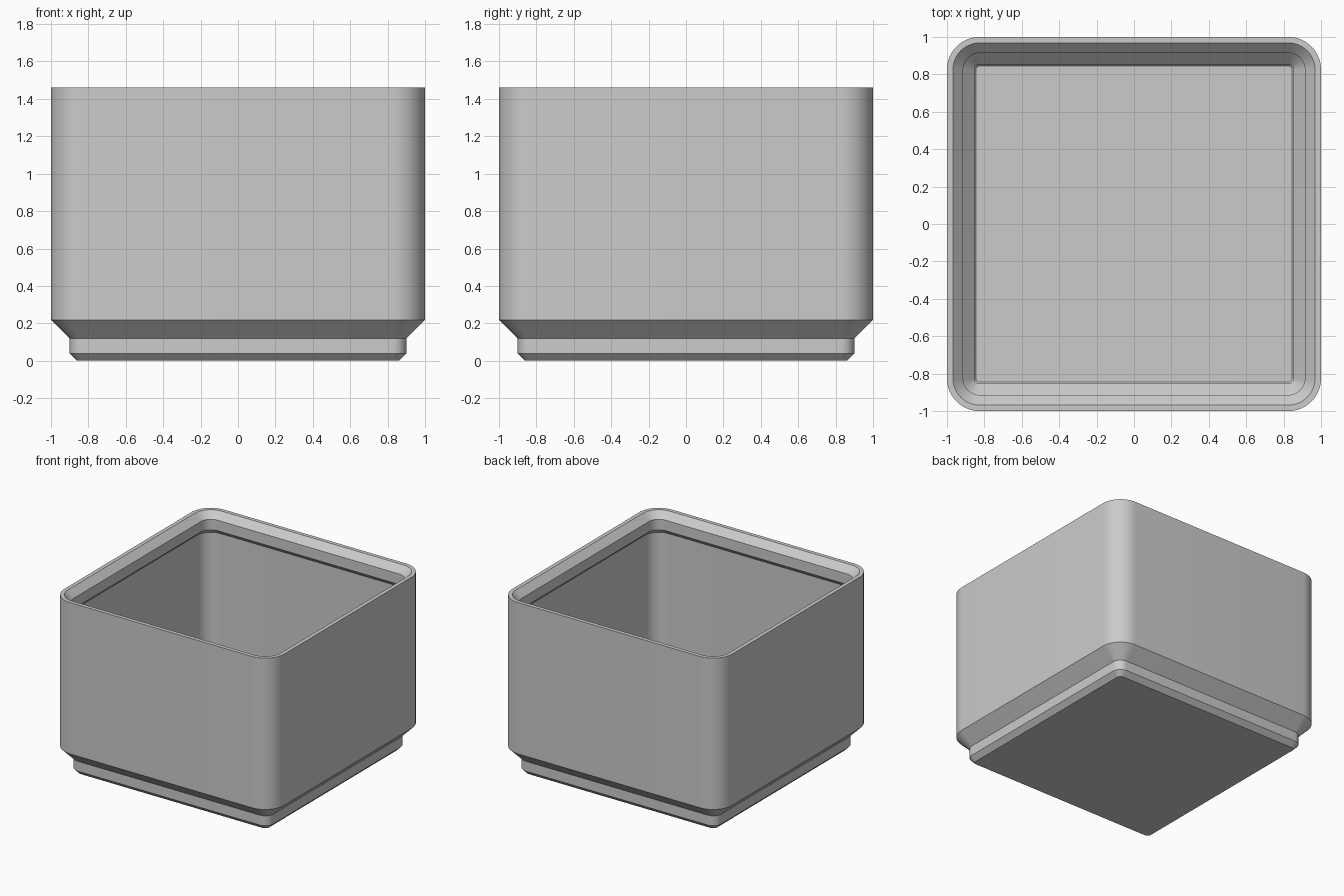
import bpy, bmesh, math

if "Cube" in bpy.data.objects:
    bpy.data.objects.remove(bpy.data.objects["Cube"], do_unlink=True)

CORNER_CENTRE = 0.826   # all rings share the same corner centres
SEGMENTS = 12

# Section from the underside, up the outside, over the rim and down to the floor:
# (half width, height)
PROFILE = [
    (0.861, 0.0), (0.9, 0.039), (0.9, 0.12), (1.0, 0.219), (1.0, 1.462),  # foot and outer wall
    (0.968, 1.462), (0.914, 1.408), (0.914, 1.322), (0.953, 1.283),       # stacking lip
    (0.953, 0.238), (0.854, 0.139), (0.854, 0.058), (0.844, 0.048),       # inner wall and hollow foot
]


def grey_material():
    mat = bpy.data.materials.new("grey plastic")
    mat.use_nodes = True
    colour = (0.6, 0.6, 0.6, 1.0)
    mat.diffuse_color = colour
    mat.node_tree.nodes["Principled BSDF"].inputs["Base Color"].default_value = colour
    return mat


def rounded_ring(bm, half, z):
    """Rounded square of vertices, counter-clockwise."""
    radius = half - CORNER_CENTRE
    ring = []
    for quarter in range(4):
        mid = math.radians(45 + 90 * quarter)
        cx = math.copysign(CORNER_CENTRE, math.cos(mid))
        cy = math.copysign(CORNER_CENTRE, math.sin(mid))
        for i in range(SEGMENTS + 1):
            a = math.radians(90 * (quarter + i / SEGMENTS))
            ring.append(bm.verts.new((cx + radius * math.cos(a),
                                      cy + radius * math.sin(a), z)))
    return ring


# Open box with stepped foot and lip
bm = bmesh.new()
rings = [rounded_ring(bm, half, z) for half, z in PROFILE]
count = len(rings[0])
for low, high in zip(rings, rings[1:]):
    for i in range(count):
        j = (i + 1) % count
        bm.faces.new((low[i], low[j], high[j], high[i])).smooth = True

# Underside and inner floor
bm.faces.new(list(reversed(rings[0])))
bm.faces.new(rings[-1])

# Keep every step of the section crisp
for ring in rings:
    for i in range(count):
        bm.edges.get((ring[i], ring[(i + 1) % count])).smooth = False

bmesh.ops.recalc_face_normals(bm, faces=bm.faces)
mesh = bpy.data.meshes.new("storage_bin")
bm.to_mesh(mesh)
bm.free()
mesh.materials.append(grey_material())
storage_bin = bpy.data.objects.new("storage_bin", mesh)
bpy.context.collection.objects.link(storage_bin)
